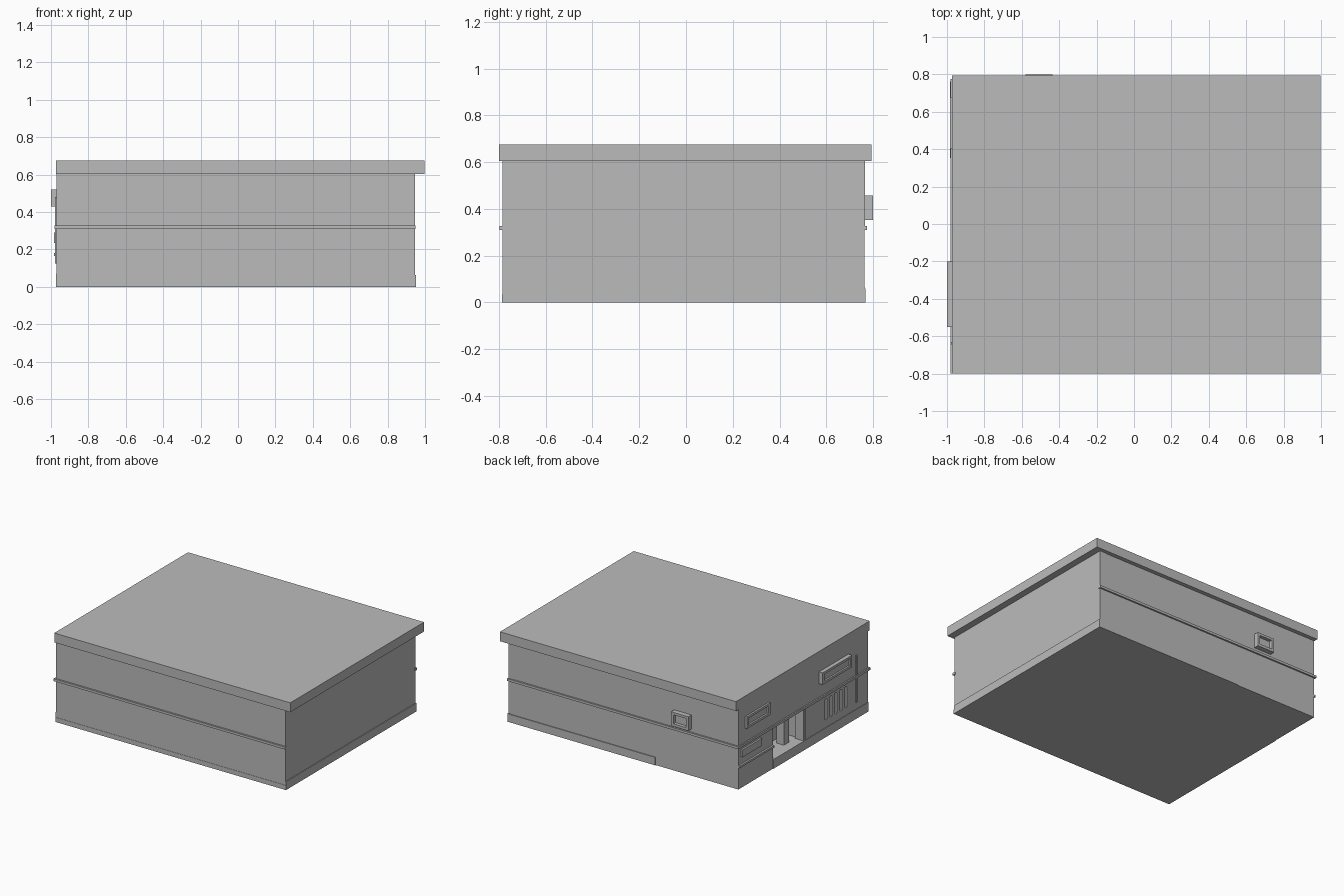
import bpy
import bmesh
from mathutils import Vector

cube = bpy.data.objects.get("Cube")
if cube:
    bpy.data.objects.remove(cube, do_unlink=True)


def material(name, value):
    m = bpy.data.materials.new(name)
    m.use_nodes = True
    colour = (value, value, value, 1)
    m.diffuse_color = colour
    m.node_tree.nodes["Principled BSDF"].inputs["Base Color"].default_value = colour
    return m


GREY = material("wall grey", 0.5)


def box(name, x, y, z, mat=GREY):
    """Box spanning the given (low, high) ranges."""
    bm = bmesh.new()
    bmesh.ops.create_cube(bm, size=1)
    for v in bm.verts:
        v.co = Vector([r[0] + (c + 0.5) * (r[1] - r[0]) for c, r in zip(v.co, (x, y, z))])
    mesh = bpy.data.meshes.new(name)
    bm.to_mesh(mesh)
    bm.free()
    ob = bpy.data.objects.new(name, mesh)
    bpy.context.collection.objects.link(ob)
    mesh.materials.append(mat)
    return ob


def cut(ob, *ranges):
    """Carve a box-shaped recess out of an object."""
    cutter = box("cutter", *ranges)
    mod = ob.modifiers.new("cut", "BOOLEAN")
    mod.operation = "DIFFERENCE"
    mod.solver = "EXACT"
    mod.object = cutter
    deps = bpy.context.evaluated_depsgraph_get()
    carved = bpy.data.meshes.new_from_object(ob.evaluated_get(deps))
    ob.modifiers.clear()
    ob.data = carved
    bpy.data.objects.remove(cutter, do_unlink=True)


# Extents of the walls
XL, XH = -0.97, 0.945
YL, YH = -0.785, 0.762
BELT = (0.31, 0.328)

# Main body with recessed entrance and vent slots
body = box("walls", (XL, XH), (YL, YH), (0, 0.61))
cut(body, (-1.1, -0.8), (-0.035, 0.35), (0.07, BELT[0]))
for i in range(5):
    y = -0.27 - i * 0.06
    cut(body, (-1.1, XL + 0.02), (y - 0.025, y), (0.13, 0.285))

# Roof slab
box("roof", (-0.972, 0.996), (-0.8, 0.793), (0.604, 0.675))

# Plinth strips
box("left_plinth", (XH - 0.01, XH + 0.006), (YL, YH + 0.004), (0, 0.063))
box("back_plinth", (-0.28, XH + 0.006), (YH - 0.01, YH + 0.006), (0, 0.06))
box("front_plinth", (XL, XH + 0.006), (YL - 0.002, YL + 0.01), (0, 0.035))
box("right_plinth", (XL - 0.004, XL + 0.01), (YL, 0.35), (0, 0.07))

# Belt course on front, back and right
box("front_belt", (-0.978, XH + 0.005), (-0.798, YL + 0.01), BELT)
box("back_belt", (-0.978, XH + 0.005), (YH - 0.01, 0.774), BELT)
box("right_belt", (-0.98, XL + 0.01), (-0.798, 0.774), BELT)

# Corner pilaster on the back
box("back_pilaster", (0.895, XH), (YH - 0.01, YH + 0.004), (BELT[1], 0.605))

# Vent box on the back
vent = box("vent_box", (-0.58, -0.435), (YH - 0.01, 0.8), (0.352, 0.458))
cut(vent, (-0.56, -0.455), (0.775, 0.9), (0.372, 0.44))

# Windows on the right side
for name, out, ys in (("rear_window", -0.984, (0.4, 0.68)), ("front_window", -1.0, (-0.55, -0.2))):
    frame = box(name, (out, XL + 0.01), ys, (0.43, 0.52))
    cut(frame, (-1.1, out + 0.013), (ys[0] + 0.02, ys[1] - 0.02), (0.448, 0.502))

# Blank sign plate, ledge and drain pipe on the right side
box("sign_plate", (-0.984, XL + 0.01), (0.5, 0.73), (0.235, 0.29))
box("entrance_ledge", (-0.984, XL + 0.01), (0.352, YH), (0.165, 0.18))
box("drain_pipe", (-0.978, XL + 0.01), (-0.645, -0.632), (0.125, 0.48))

# Entrance columns and door
box("entrance_column", (-0.9, -0.84), (0.06, 0.12), (0.065, 0.315))
box("entrance_jamb", (-0.968, -0.9), (-0.04, -0.015), (0.065, 0.315))
box("door", (-0.81, -0.795), (0.13, 0.3), (0.068, 0.27))
